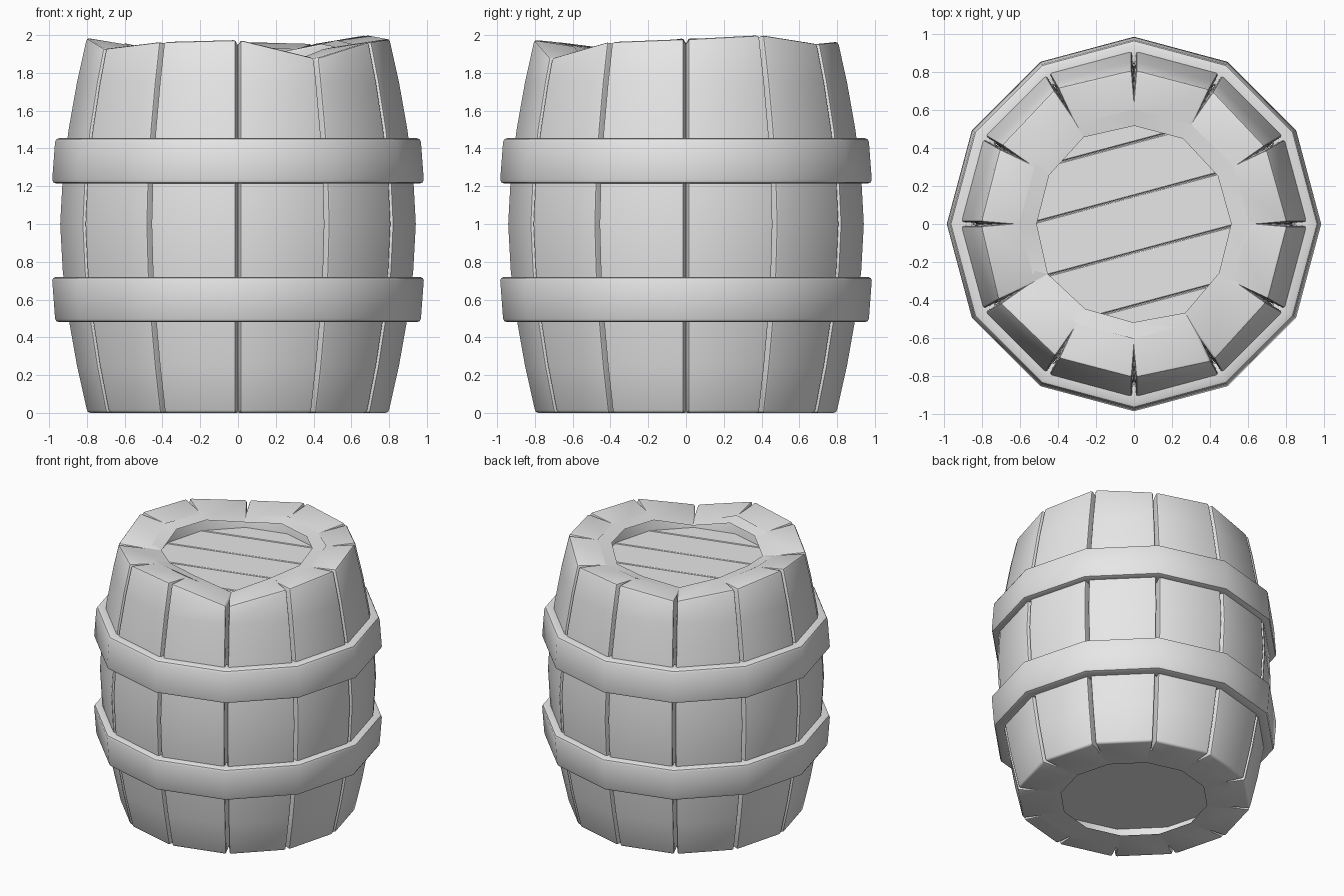
import bpy, bmesh
from math import sin, cos, radians, pi
from mathutils import Vector

if "Cube" in bpy.data.objects:
    bpy.data.objects.remove(bpy.data.objects["Cube"], do_unlink=True)

SIDES = 12
# Worn height of the rim at each joint between staves, anticlockwise from +x
RIM = [1.98, 2.0, 1.955, 1.965, 1.915, 1.965, 1.985, 1.93, 1.965, 1.975, 1.88, 1.965]

grey = bpy.data.materials.new("plain grey")
grey.use_nodes = True
grey.diffuse_color = (0.8, 0.8, 0.8, 1)
grey.node_tree.nodes["Principled BSDF"].inputs["Base Color"].default_value = (0.8, 0.8, 0.8, 1)


def finish(bm, name, bevel=0.0, segments=2, smooth=40, min_angle=40):
    """Bevel the convex corners, then turn the mesh into a named object."""
    bmesh.ops.recalc_face_normals(bm, faces=bm.faces)
    if bevel:
        edges = [e for e in bm.edges if e.is_manifold and e.is_convex
                 and e.calc_face_angle() > radians(min_angle)]
        bmesh.ops.bevel(bm, geom=edges, offset=bevel, segments=segments,
                        profile=0.5, affect='EDGES', clamp_overlap=True)
    mesh = bpy.data.meshes.new(name)
    bm.to_mesh(mesh)
    bm.free()
    mesh.materials.append(grey)
    obj = bpy.data.objects.new(name, mesh)
    bpy.context.collection.objects.link(obj)
    bpy.ops.object.select_all(action='DESELECT')
    obj.select_set(True)
    bpy.context.view_layer.objects.active = obj
    bpy.ops.object.shade_smooth_by_angle(angle=radians(smooth))
    return obj


def polar(r, joint, z, shift=0.0):
    """Point on a joint line, shifted sideways along the tangent."""
    a = joint * 2 * pi / SIDES
    return Vector((r * cos(a) - shift * sin(a), r * sin(a) + shift * cos(a), z))


# Staves: one ring with a V groove at every joint
def build_staves():
    bm = bmesh.new()
    levels = [0, 0.25, 0.5, 0.75, 1, 1.25, 1.5, 1.75, 2]
    gap, depth = 0.011, 0.13
    columns = []
    for j in range(SIDES):
        col = {"right": [], "left": [], "groove": [], "inner": []}
        for k, z in enumerate(levels):
            last = k == len(levels) - 1
            z = RIM[j] if last else z
            r = 0.945 - 0.145 * abs(z - 1) ** 1.7
            inner = 0.68 - 0.12 * z if z < 1 else 0.56 + 0.03 * (z - 1)
            slope = 0.03 if last else 0
            col["right"].append(bm.verts.new(polar(r, j, z, -gap)))
            col["left"].append(bm.verts.new(polar(r, j, z, gap)))
            col["groove"].append(bm.verts.new(polar(r - depth, j, z - slope / 2)))
            col["inner"].append(bm.verts.new(polar(inner, j, z - slope)))
        columns.append(col)
    for j in range(SIDES):
        a, b = columns[j], columns[(j + 1) % SIDES]
        strips = [(a["left"], b["right"]), (a["groove"], a["left"]),
                  (b["right"], b["groove"]), (a["inner"], b["inner"])]
        for p, q in strips:
            for k in range(len(levels) - 1):
                bm.faces.new((p[k], q[k], q[k + 1], p[k + 1]))
        for k in (0, -1):
            bm.faces.new((a["left"][k], b["right"][k], b["groove"][k], a["groove"][k]))
            bm.faces.new((a["groove"][k], b["groove"][k], b["inner"][k], a["inner"][k]))
    finish(bm, "staves", bevel=0.014)


# Hoops: bevelled twelve-sided bands
def build_hoop(name, r_bottom, r_top, z_bottom, z_top):
    bm = bmesh.new()
    profile = [(0.84, z_bottom), (r_bottom, z_bottom), (r_top, z_top), (0.84, z_top)]
    rings = [[bm.verts.new(polar(r, j, z)) for r, z in profile] for j in range(SIDES)]
    for j in range(SIDES):
        a, b = rings[j], rings[(j + 1) % SIDES]
        for k in range(4):
            n = (k + 1) % 4
            bm.faces.new((a[k], b[k], b[n], a[n]))
    finish(bm, name, bevel=0.02)


# Lid: a twelve-sided disc cut into parallel planks
def build_disc(z_bottom, z_top, radius):
    bm = bmesh.new()
    low, high = ([bm.verts.new(polar(radius, j, z)) for j in range(SIDES)]
                 for z in (z_bottom, z_top))
    bm.faces.new(low)
    bm.faces.new(high)
    for j in range(SIDES):
        n = (j + 1) % SIDES
        bm.faces.new((low[j], low[n], high[n], high[j]))
    return bm


def build_lid():
    across = Vector((-sin(radians(15)), cos(radians(15)), 0))
    cuts = [-0.7, -0.415, -0.143, 0.143, 0.415, 0.7]
    for i in range(len(cuts) - 1):
        bm = build_disc(1.74, 1.815, 0.62)
        for d, side in ((cuts[i] + 0.001, -1), (cuts[i + 1] - 0.001, 1)):
            geom = bm.verts[:] + bm.edges[:] + bm.faces[:]
            cut = bmesh.ops.bisect_plane(bm, geom=geom, plane_co=across * d,
                                         plane_no=across * side, clear_outer=True)
            rim = [e for e in cut["geom_cut"] if isinstance(e, bmesh.types.BMEdge)]
            if rim:
                bmesh.ops.holes_fill(bm, edges=rim)
        finish(bm, f"lid_plank_{i + 1}", bevel=0.006, segments=1, min_angle=70)


build_staves()
build_hoop("lower_hoop", 0.967, 0.985, 0.48, 0.72)
build_hoop("upper_hoop", 0.985, 0.967, 1.215, 1.455)
build_lid()
finish(build_disc(0.14, 0.2, 0.7), "barrel_bottom")
